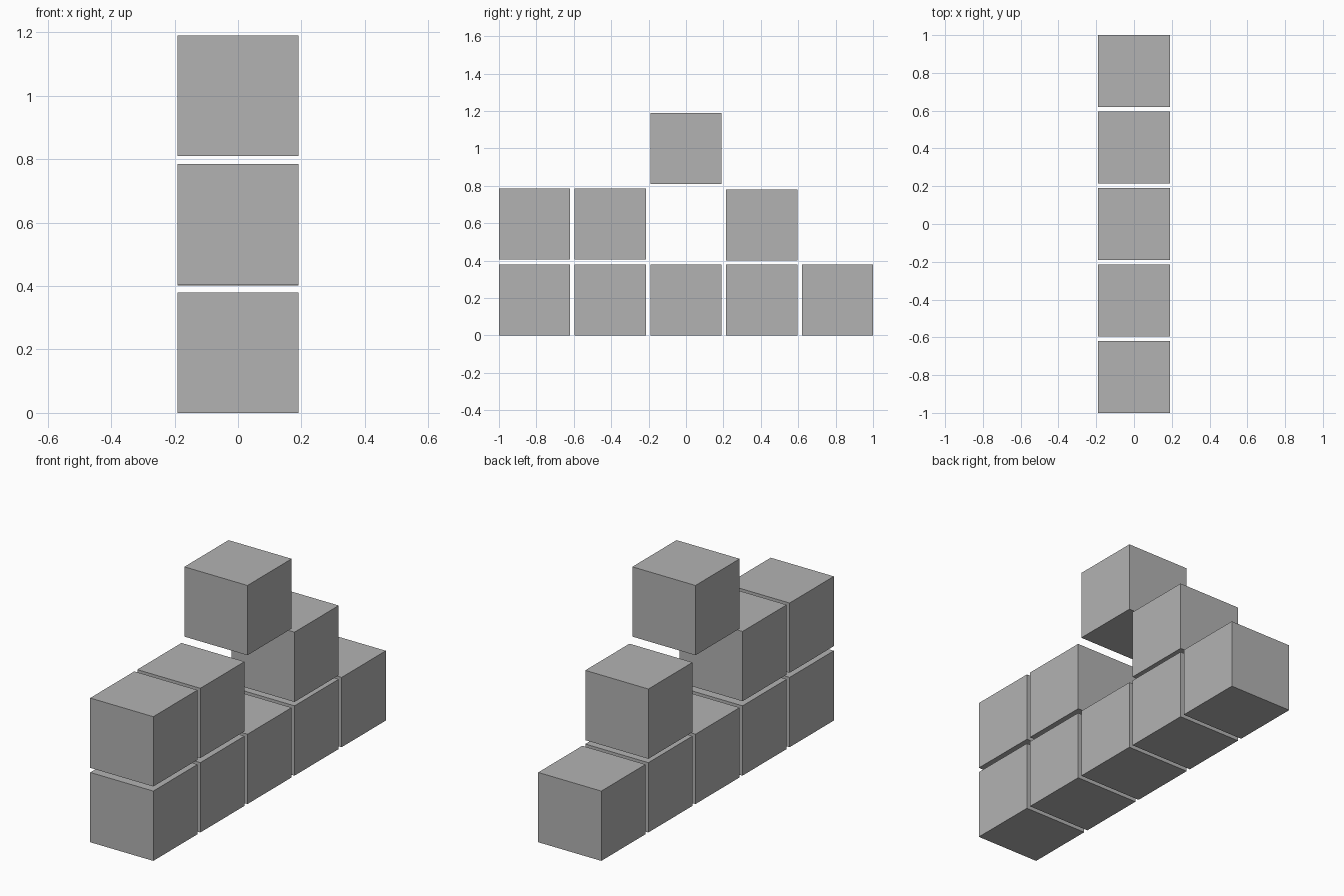
import bpy

default = bpy.data.objects.get("Cube")
if default:
    bpy.data.objects.remove(default, do_unlink=True)

SIZE = 0.38
PITCH = 0.405

grey = bpy.data.materials.new("plain_grey")
grey.use_nodes = True
colour = (0.45, 0.45, 0.45, 1)
grey.diffuse_color = colour
grey.node_tree.nodes["Principled BSDF"].inputs["Base Color"].default_value = colour


def block(name, column, level, drop=0.0):
    """Add one cube of the wall, counted from the middle column."""
    z = SIZE / 2 + level * PITCH - drop
    bpy.ops.mesh.primitive_cube_add(size=SIZE, location=(0, column * PITCH, z))
    obj = bpy.context.object
    obj.name = name
    obj.data.materials.append(grey)


# Bottom row, front to back
for column in range(-2, 3):
    block(f"bottom_block_{column + 3}", column, 0)

# Middle row with a gap in the centre
block("middle_block_front", -2, 1)
block("middle_block_inner", -1, 1)
block("middle_block_back", 1, 1, drop=0.004)

# Floating top block above the gap
block("top_block", 0, 2)
